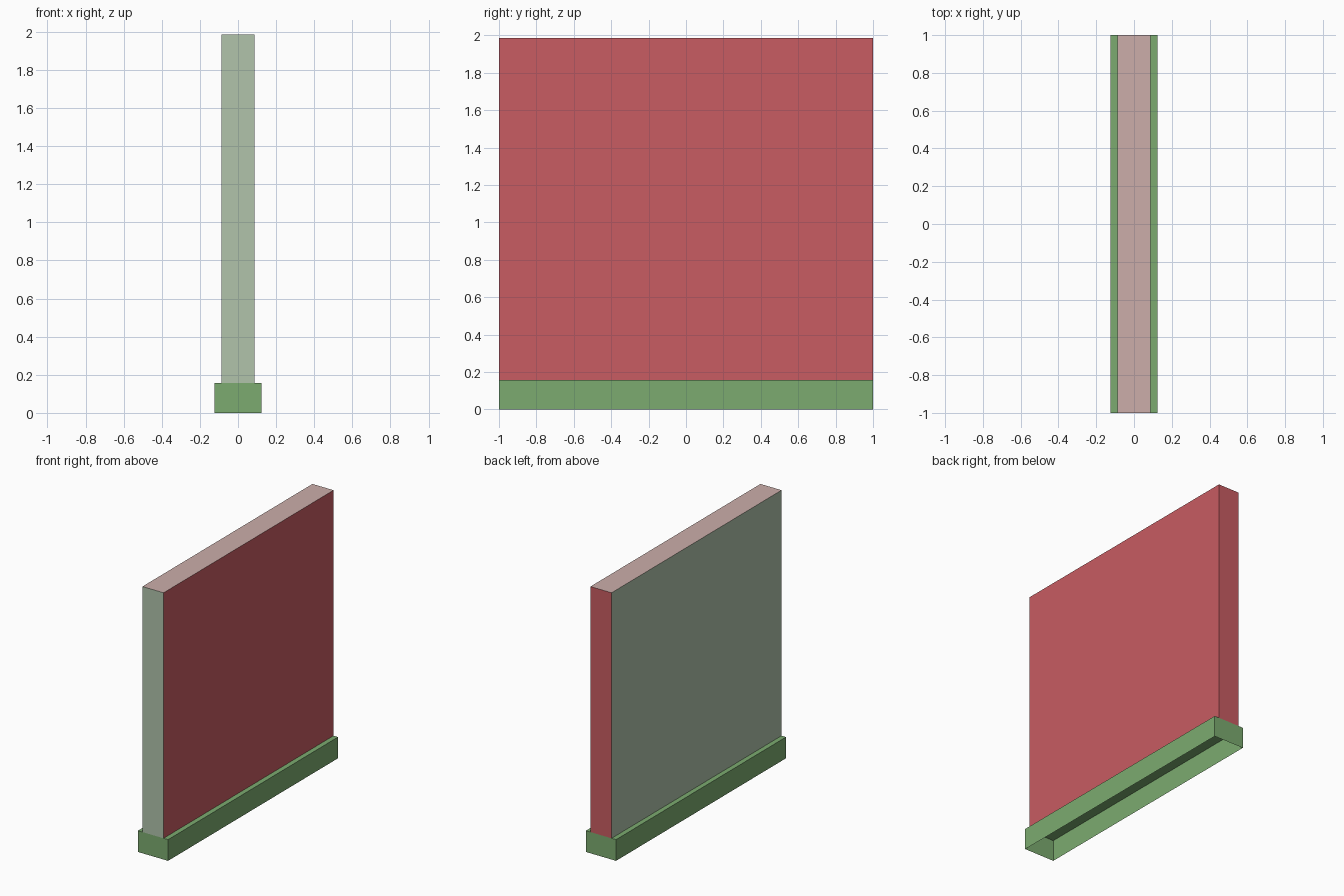
import bpy
import bmesh
from mathutils import Matrix

if "Cube" in bpy.data.objects:
    bpy.data.objects.remove(bpy.data.objects["Cube"])


def material(name, rgb):
    """Flat material from an 8-bit sRGB colour."""
    lin = [((c / 255 + 0.055) / 1.055) ** 2.4 for c in rgb]
    m = bpy.data.materials.new(name)
    m.diffuse_color = (*lin, 1)
    m.use_nodes = True
    m.node_tree.nodes["Principled BSDF"].inputs["Base Color"].default_value = m.diffuse_color
    return m


GREEN = material("leaf green", (124, 171, 112))
RED = material("brick red", (200, 92, 98))
SAGE = material("pale sage", (177, 196, 171))
PINK = material("dusty pink", (204, 174, 170))


def open_box(name, half_x, half_y, z0, z1, mats, rule):
    """Box without a bottom; rule picks the material from the face normal."""
    bm = bmesh.new()
    size = Matrix.Diagonal((2 * half_x, 2 * half_y, z1 - z0, 1))
    bmesh.ops.create_cube(bm, size=1, matrix=Matrix.Translation((0, 0, (z0 + z1) / 2)) @ size)
    bm.normal_update()
    bottom = [f for f in bm.faces if f.normal.z < -0.5]
    bmesh.ops.delete(bm, geom=bottom, context='FACES_ONLY')
    for f in bm.faces:
        f.material_index = rule(f.normal)
    me = bpy.data.meshes.new(name)
    bm.to_mesh(me)
    bm.free()
    for m in mats:
        me.materials.append(m)
    bpy.context.collection.objects.link(bpy.data.objects.new(name, me))


# Hollow plinth, open underneath
open_box("base_plinth", 0.124, 1.0, 0.0, 0.158, [GREEN], lambda n: 0)

# Wall: red on +x and +y, sage on -x and -y, pink on top
open_box("wall_panel", 0.087, 1.0, 0.158, 1.986, [RED, SAGE, PINK],
         lambda n: 2 if n.z > 0.5 else (0 if n.x + n.y > 0 else 1))
